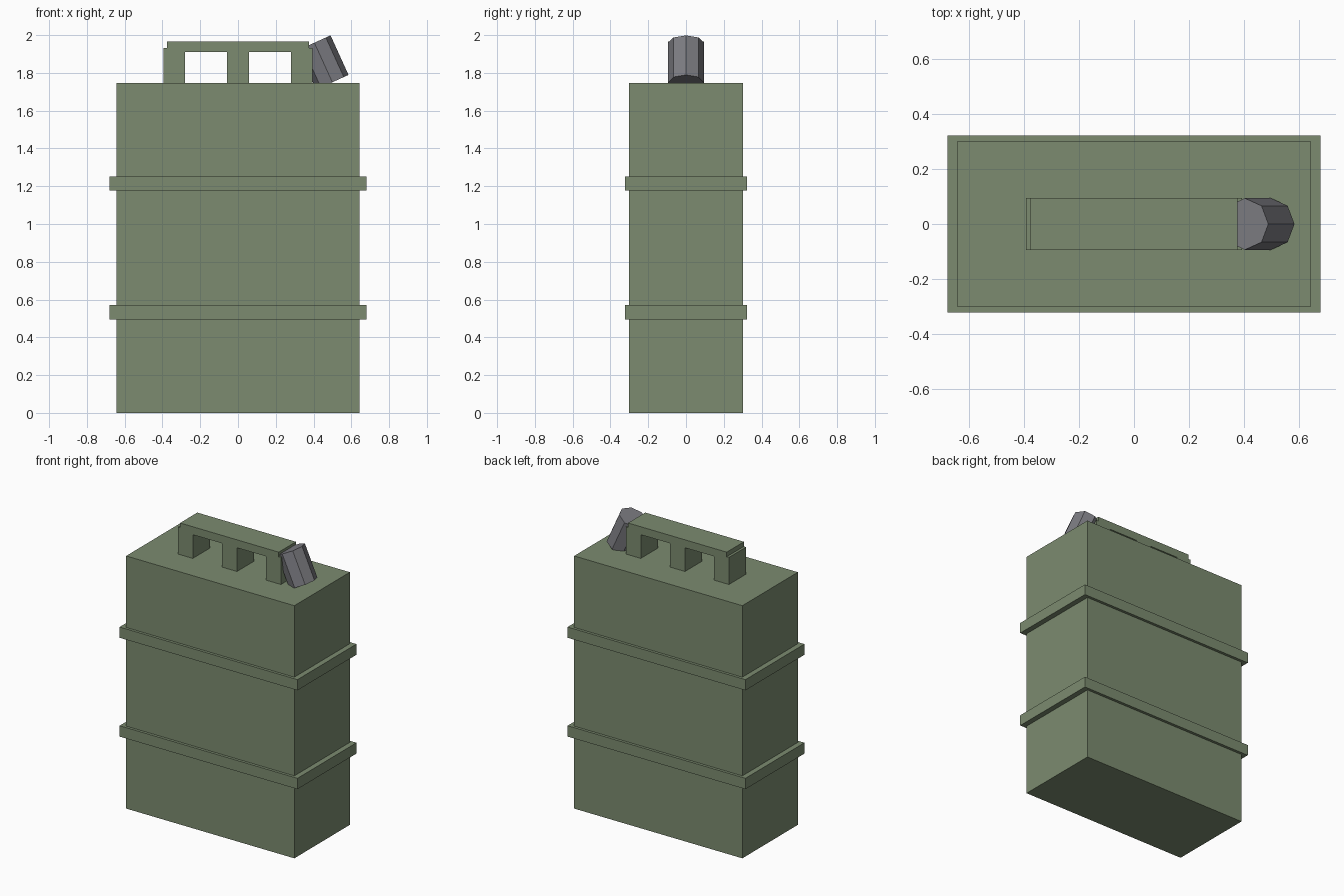
import bpy
import bmesh
from math import radians
from mathutils import Matrix

if "Cube" in bpy.data.objects:
    bpy.data.objects.remove(bpy.data.objects["Cube"])


def material(name, rgb):
    mat = bpy.data.materials.new(name)
    mat.diffuse_color = (*rgb, 1)
    mat.use_nodes = True
    mat.node_tree.nodes["Principled BSDF"].inputs["Base Color"].default_value = mat.diffuse_color
    return mat


def finish(name, bm, mat):
    bmesh.ops.recalc_face_normals(bm, faces=bm.faces)
    mesh = bpy.data.meshes.new(name)
    bm.to_mesh(mesh)
    bm.free()
    mesh.materials.append(mat)
    obj = bpy.data.objects.new(name, mesh)
    bpy.context.collection.objects.link(obj)
    return obj


def box(name, half_x, half_y, z0, z1, mat):
    bm = bmesh.new()
    bmesh.ops.create_cube(bm, size=1)
    bmesh.ops.scale(bm, vec=(2 * half_x, 2 * half_y, z1 - z0), verts=bm.verts)
    bmesh.ops.translate(bm, vec=(0, 0, (z0 + z1) / 2), verts=bm.verts)
    return finish(name, bm, mat)


green = material("olive_paint", (0.20, 0.26, 0.16))
grey = material("cap_grey", (0.20, 0.20, 0.22))

# Can body and its two raised bands
TOP = 1.746
box("can_body", 0.643, 0.303, 0, TOP, green)
box("lower_band", 0.68, 0.322, 0.495, 0.57, green)
box("upper_band", 0.68, 0.322, 1.178, 1.252, green)

# Three-post carrying handle: half outline mirrored in x, extruded in y
half = [(0.058, 1.91), (0.058, TOP), None]
half = [(0.058, TOP), (0.058, 1.91), (0.28, 1.91), (0.28, TOP),
        (0.394, TOP), (0.394, 1.933), (0.377, 1.933), (0.377, 1.965)]
outline = half + [(-x, z) for x, z in reversed(half)]
bm = bmesh.new()
face = bm.faces.new([bm.verts.new((x, -0.094, z)) for x, z in outline])
ext = bmesh.ops.extrude_face_region(bm, geom=[face])
bmesh.ops.translate(bm, vec=(0, 0.188, 0),
                    verts=[g for g in ext["geom"] if isinstance(g, bmesh.types.BMVert)])
finish("carry_handle", bm, green)

# Tilted eight-sided filler cap
bm = bmesh.new()
bmesh.ops.create_cone(bm, cap_ends=True, segments=8, radius1=0.094, radius2=0.094,
                      depth=0.23,
                      matrix=Matrix.Translation((0.452, 0, 1.855))
                      @ Matrix.Rotation(radians(-24.5), 4, 'Y'))
finish("filler_cap", bm, grey)
